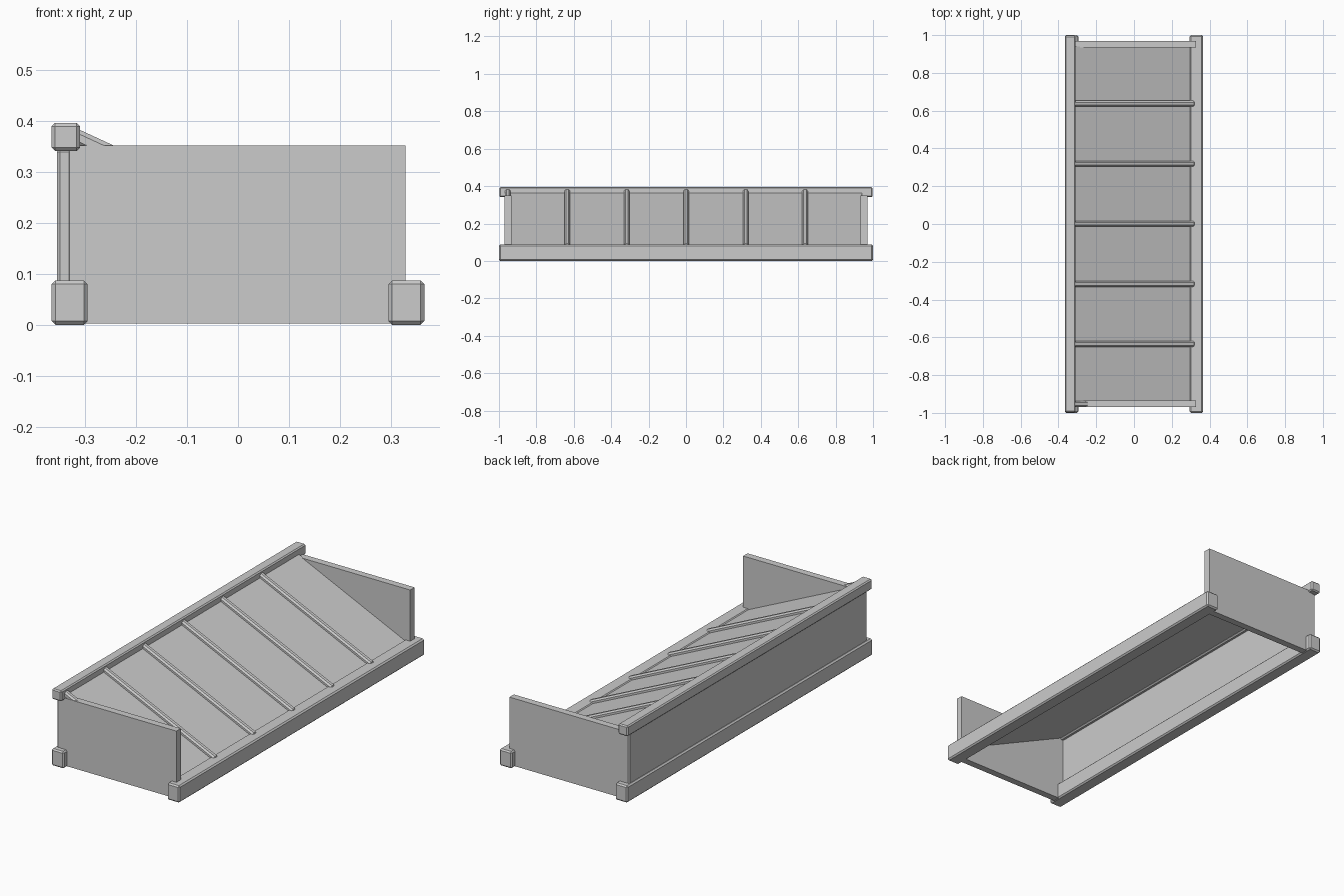
import bpy
import math
from mathutils import Vector

cube = bpy.data.objects.get("Cube")
if cube:
    bpy.data.objects.remove(cube, do_unlink=True)

# Single plain grey
grey = bpy.data.materials.new("plain grey")
grey.use_nodes = True
colour = (0.6, 0.6, 0.6, 1)
grey.diffuse_color = colour
grey.node_tree.nodes["Principled BSDF"].inputs["Base Color"].default_value = colour


def box(name, low, high, bevel=0, tilt=0):
    """Box between two corners, optionally chamfered and tilted about y."""
    low, high = Vector(low), Vector(high)
    bpy.ops.mesh.primitive_cube_add(size=1, location=(low + high) / 2)
    obj = bpy.context.object
    obj.name = name
    obj.scale = high - low
    bpy.ops.object.transform_apply(location=False, rotation=False, scale=True)
    obj.rotation_euler.y = tilt
    obj.data.materials.append(grey)
    if bevel:
        mod = obj.modifiers.new("chamfer", 'BEVEL')
        mod.width = bevel
        mod.segments = 1
    return obj


# Bottom rails, either side
for side, x in (("right", -0.33), ("left", 0.33)):
    box(side + "_bottom_rail", (x - 0.035, -1, 0), (x + 0.035, 1, 0.087), 0.007)

# Raised rail along the tall side
box("top_rail", (-0.365, -0.997, 0.341), (-0.31, 0.997, 0.395), 0.006)

# Tall side wall
box("side_wall", (-0.355, -0.969, 0.04), (-0.325, 0.969, 0.345), 0.006)

# End panels
for name, y in (("front_end_panel", -0.952), ("back_end_panel", 0.952)):
    box(name, (-0.33, y - 0.018, 0.003), (0.328, y + 0.018, 0.351))

# Sloping deck from the top rail down to the low rail
start, end = Vector((-0.325, 0, 0.369)), Vector((0.318, 0, 0.073))
run = end - start
slope = math.atan2(-run.z, run.x)
normal = Vector((math.sin(slope), 0, math.cos(slope)))


def sloped(name, y, width, bottom, top, bevel=0, extra=0):
    """Strip along the slope; bottom and top are offsets from the deck."""
    half = Vector((run.length / 2 + extra, width / 2, (top - bottom) / 2))
    centre = (start + end) / 2 + normal * (top + bottom) / 2
    centre.y = y
    return box(name, centre - half, centre + half, bevel, slope)


sloped("sloping_deck", 0, 1.88, -0.012, 0)

# Evenly spaced battens; the first is sunk into the front end panel
for i in range(6):
    sloped(f"batten_{i + 1}", -0.953 + i * 0.318, 0.031, -0.012, 0.018, 0.008)
